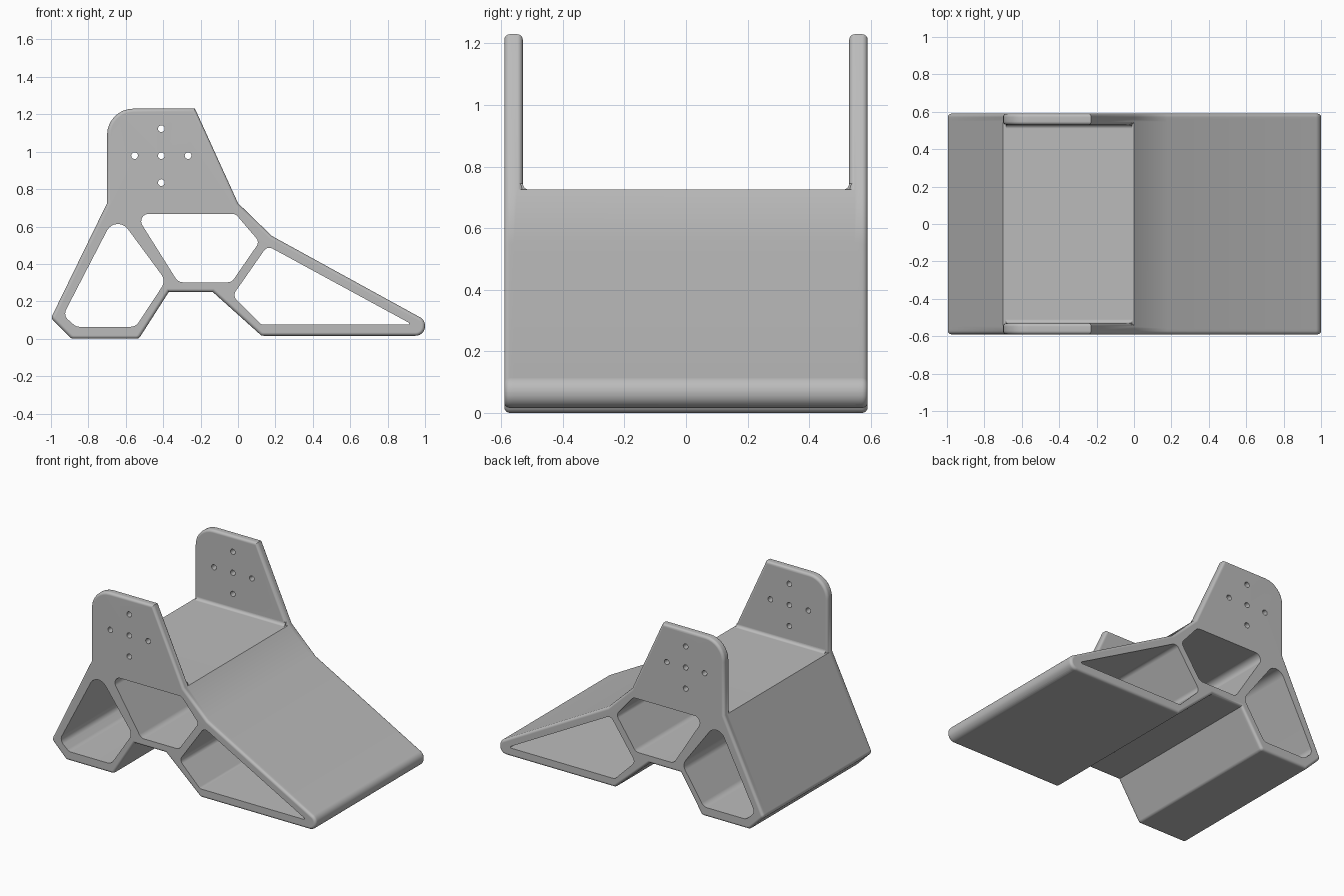
import bpy, bmesh
from math import cos, sin, tan, pi, tau
from mathutils import Vector

cube = bpy.data.objects.get("Cube")
if cube:
    bpy.data.objects.remove(cube, do_unlink=True)

HALF = 0.59      # half width of the stand
THICK = 0.06     # side plate thickness
ROUND = 0.018    # rim rounding
DECK = 0.725     # height of the top deck

grey = bpy.data.materials.new("plain grey")
grey.use_nodes = True
colour = (0.5, 0.5, 0.5, 1)
grey.diffuse_color = colour
bsdf = next(n for n in grey.node_tree.nodes if n.type == 'BSDF_PRINCIPLED')
bsdf.inputs["Base Color"].default_value = colour
bsdf.inputs["Roughness"].default_value = 0.6


def rounded(corners, steps=8):
    """Turn (x, z, radius) corners into a polygon with arcs."""
    result = []
    count = len(corners)
    for i, (x, z, r) in enumerate(corners):
        p = Vector((x, z))
        if r == 0:
            result.append(p)
            continue
        a = (Vector(corners[i - 1][:2]) - p).normalized()
        b = (Vector(corners[(i + 1) % count][:2]) - p).normalized()
        half = a.angle(b) / 2
        centre = p + (a + b).normalized() * (r / sin(half))
        start = p + a * (r / tan(half)) - centre
        end = p + b * (r / tan(half)) - centre
        sweep = pi - 2 * half
        for k in range(steps + 1):
            t = k / steps
            result.append(centre + (start * sin((1 - t) * sweep) + end * sin(t * sweep)) / sin(sweep))
    return result


def prism(name, points, lo, hi, axis="y", bevel=0):
    """Extrude a side profile along y, or a (y, z) profile along x."""
    def place(p, depth):
        return (p[0], depth, p[1]) if axis == "y" else (depth, p[0], p[1])
    bm = bmesh.new()
    near = [bm.verts.new(place(p, lo)) for p in points]
    far = [bm.verts.new(place(p, hi)) for p in points]
    caps = [bm.faces.new(near), bm.faces.new(far[::-1])]
    for i in range(len(points)):
        j = (i + 1) % len(points)
        bm.faces.new((near[j], near[i], far[i], far[j]))
    bmesh.ops.recalc_face_normals(bm, faces=bm.faces)
    if bevel:
        rims = [e for f in caps for e in f.edges]
        bmesh.ops.bevel(bm, geom=rims, offset=bevel, offset_type='OFFSET', segments=4,
                        profile=0.5, affect='EDGES', clamp_overlap=False)
    mesh = bpy.data.meshes.new(name)
    bm.to_mesh(mesh)
    bm.free()
    mesh.materials.append(grey)
    obj = bpy.data.objects.new(name, mesh)
    bpy.context.collection.objects.link(obj)
    return obj


# Profiles: the shared lower outline, plus the ear on the side plates
lower = [(0, DECK, 0), (0.18, 0.55, 0), (1.0, 0.1, 0.05), (1.0, 0.016, 0.05),
         (0.126, 0.016, 0.025), (-0.135, 0.25, 0), (-0.37, 0.25, 0),
         (-0.53, 0, 0.025), (-0.89, 0, 0.025), (-1.0, 0.11, 0.025), (-0.7, DECK, 0)]
ear = [(-0.7, 1.23, 0.14), (-0.23, 1.23, 0)]

# Body and the parts joined to it
body = prism("ramp_stand", rounded(lower), -HALF + THICK / 2, HALF - THICK / 2)
added = []
for side, label in ((-1, "front"), (1, "back")):
    inner, outer = side * (HALF - THICK), side * HALF
    added.append(prism(label + "_side_plate", rounded(lower + ear),
                       min(inner, outer), max(inner, outer), bevel=ROUND))
    # Concave fillet where the ear meets the deck
    r = 0.02
    arc = [(inner - side * r * (1 - cos(k * pi / 12)), DECK + r * (1 - sin(k * pi / 12)))
           for k in range(7)]
    base = [(inner - side * r, DECK - 0.01), (inner + side * 0.01, DECK - 0.01),
            (inner + side * 0.01, DECK + r)]
    added.append(prism(label + "_fillet", arc + base, -0.685, -0.012, axis="x"))

# Openings through the stand
left_opening = [(-0.652, 0.672, 0.066), (-0.935, 0.125, 0.045), (-0.865, 0.064, 0.045),
                (-0.547, 0.064, 0.05), (-0.385, 0.31, 0.06)]
middle_opening = [(-0.55, 0.668, 0.04), (-0.32, 0.302, 0.045), (-0.034, 0.302, 0.04),
                  (0.115, 0.518, 0.035), (-0.014, 0.668, 0.04)]
ramp_opening = [(0.157, 0.497, 0.035), (-0.029, 0.23, 0.035),
                (0.126, 0.075, 0.025), (0.933, 0.075, 0.006)]
cutters = [prism("opening_cutter", rounded(shape), -1, 1)
           for shape in (left_opening, middle_opening, ramp_opening)]

# Five mounting holes in a cross
for dx, dz in ((0, 0), (1, 0), (-1, 0), (0, 1), (0, -1)):
    circle = [(-0.41 + dx * 0.143 + 0.018 * cos(k * tau / 20),
               0.979 + dz * 0.144 + 0.018 * sin(k * tau / 20)) for k in range(20)]
    cutters.append(prism("mounting_hole_cutter", circle, -1, 1))

# Join and cut everything
for tools, operation in ((added, 'UNION'), (cutters, 'DIFFERENCE')):
    for tool in tools:
        tool.hide_render = True
        mod = body.modifiers.new(tool.name, 'BOOLEAN')
        mod.operation = operation
        mod.solver = 'EXACT'
        mod.object = tool
bpy.context.view_layer.update()
final = bpy.data.meshes.new_from_object(body.evaluated_get(bpy.context.evaluated_depsgraph_get()))
body.modifiers.clear()
body.data = final
final.materials.clear()
final.materials.append(grey)
for face in final.polygons:
    face.material_index = 0
for tool in added + cutters:
    bpy.data.objects.remove(tool, do_unlink=True)

# Smooth rounded rims, flat broad faces
bpy.ops.object.select_all(action='DESELECT')
body.select_set(True)
bpy.context.view_layer.objects.active = body
bpy.ops.object.shade_smooth_by_angle(angle=pi / 6)
weighted = body.modifiers.new("weighted_normals", 'WEIGHTED_NORMAL')
weighted.keep_sharp = True
